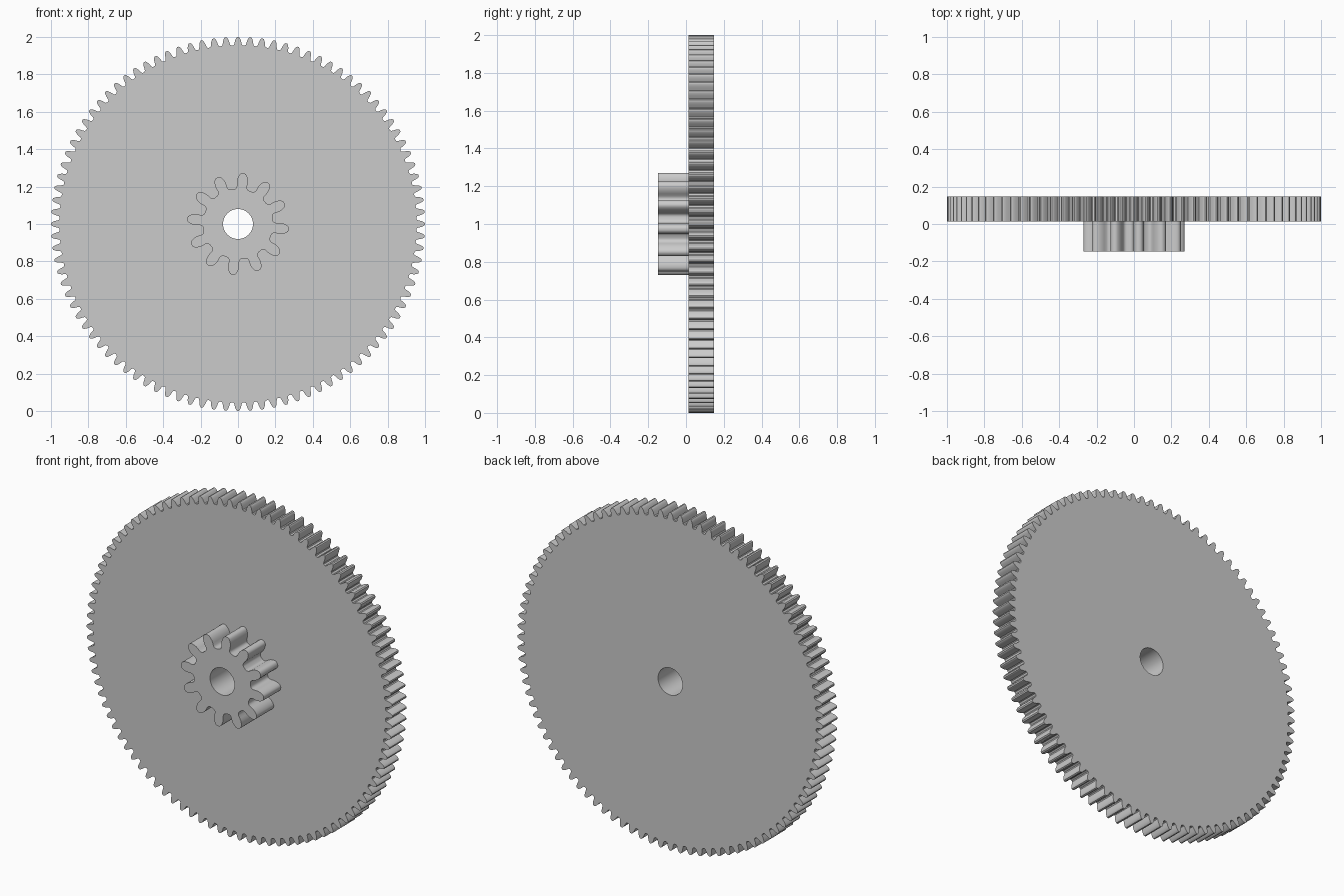
import bpy, bmesh, math
from mathutils import Vector

default = bpy.data.objects.get("Cube")
if default:
    bpy.data.objects.remove(default, do_unlink=True)

CENTRE_Z = 1.0
BORE = 0.08

# Plain grey for the whole part
grey = bpy.data.materials.new("light_grey")
grey.use_nodes = True
colour = (0.6, 0.6, 0.6, 1)
grey.diffuse_color = colour
grey.node_tree.nodes["Principled BSDF"].inputs["Base Color"].default_value = colour


def polar(r, a):
    return (r * math.cos(a), r * math.sin(a))


def gear_outline(teeth, flank, phase):
    """flank lists (radius, half width) from root to tip of one tooth side."""
    points = []
    for i in range(teeth):
        a = phase + math.tau * i / teeth
        points += [polar(r, a - w / r) for r, w in flank]
        points += [polar(r, a + w / r) for r, w in reversed(flank)]
    return points


def add_loop(bm, points, y):
    verts = [bm.verts.new((x, y, CENTRE_Z + z)) for x, z in points]
    return [bm.edges.new((v, verts[i - 1])) for i, v in enumerate(verts)]


def make_gear(name, teeth, flank, phase, y_front, y_back):
    bm = bmesh.new()
    edges = add_loop(bm, gear_outline(teeth, flank, phase), y_front)
    edges += add_loop(bm, [polar(BORE, math.tau * i / 64) for i in range(64)], y_front)
    bmesh.ops.triangle_fill(bm, edges=edges, use_beauty=True, normal=(0, -1, 0))
    # Thicken the face with its bore into a solid
    out = bmesh.ops.extrude_face_region(bm, geom=bm.faces[:], use_keep_orig=True)
    moved = [g for g in out["geom"] if isinstance(g, bmesh.types.BMVert)]
    bmesh.ops.translate(bm, verts=moved, vec=Vector((0, y_back - y_front, 0)))
    bmesh.ops.recalc_face_normals(bm, faces=bm.faces[:])
    mesh = bpy.data.meshes.new(name)
    bm.to_mesh(mesh)
    bm.free()
    mesh.materials.append(grey)
    obj = bpy.data.objects.new(name, mesh)
    bpy.context.collection.objects.link(obj)
    bpy.ops.object.select_all(action="DESELECT")
    obj.select_set(True)
    bpy.context.view_layer.objects.active = obj
    bpy.ops.object.shade_smooth_by_angle(angle=math.radians(32))
    return obj


# Large wheel with fine teeth
wheel_flank = [(0.955, 0.026), (0.959, 0.021), (0.968, 0.0185), (0.98, 0.016),
               (0.991, 0.0115), (0.997, 0.008), (1.0, 0.004)]
make_gear("large_wheel", 96, wheel_flank, math.pi / 2, 0.013, 0.147)

# Small pinion with rounded, slightly undercut teeth
pinion_flank = [(0.187, 0.041), (0.189, 0.034), (0.195, 0.029), (0.204, 0.027),
                (0.22, 0.029), (0.235, 0.0295), (0.25, 0.026), (0.262, 0.0205),
                (0.269, 0.014), (0.272, 0.006)]
make_gear("small_pinion", 12, pinion_flank, math.radians(84), -0.147, 0.013)
